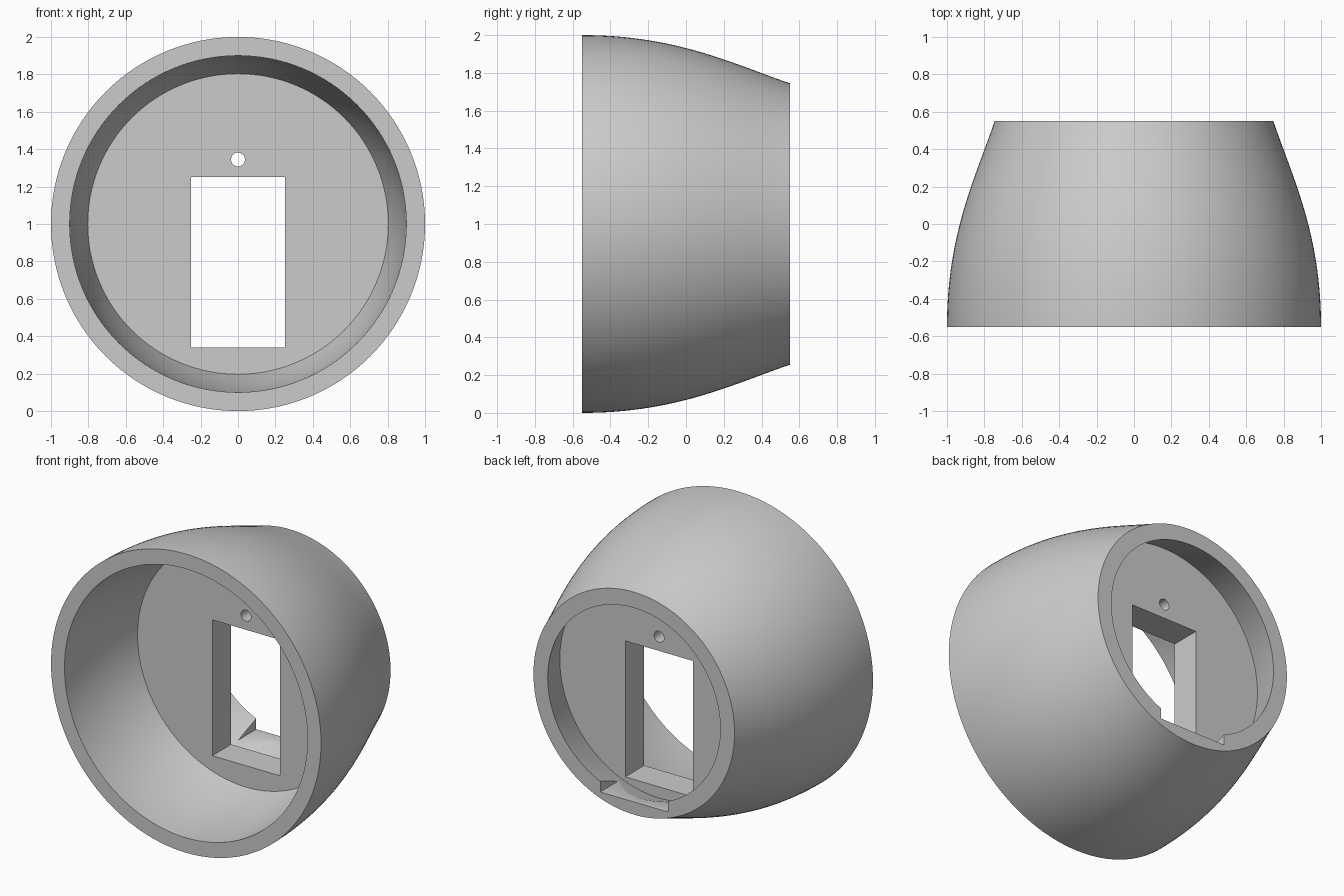
import bpy, bmesh, math
from mathutils import Vector, Matrix
from mathutils.geometry import interpolate_bezier

cube = bpy.data.objects.get("Cube")
if cube:
    bpy.data.objects.remove(cube)

SEGMENTS = 128
CENTRE_Z = 1.0
WALL = 0.1
FRONT, BACK = -0.55, 0.55
PLATE_FRONT, PLATE_BACK = 0.085, 0.285

grey = bpy.data.materials.new("light_grey")
grey.use_nodes = True
colour = (0.6, 0.6, 0.6, 1)
grey.diffuse_color = colour
grey.node_tree.nodes["Principled BSDF"].inputs["Base Color"].default_value = colour


def add_object(name, bm):
    bmesh.ops.recalc_face_normals(bm, faces=bm.faces)
    mesh = bpy.data.meshes.new(name)
    bm.to_mesh(mesh)
    bm.free()
    mesh.materials.append(grey)
    obj = bpy.data.objects.new(name, mesh)
    bpy.context.collection.objects.link(obj)
    return obj


def lathe(name, profile):
    """Spin (y, radius) points about the front-to-back axis."""
    bm = bmesh.new()
    verts = [bm.verts.new((r, y, CENTRE_Z)) for y, r in profile]
    edges = [bm.edges.new(pair) for pair in zip(verts, verts[1:])]
    bmesh.ops.spin(bm, geom=verts + edges, cent=(0, 0, CENTRE_Z), axis=(0, 1, 0),
                   angle=math.tau, steps=SEGMENTS, use_merge=True)
    bmesh.ops.remove_doubles(bm, verts=bm.verts, dist=1e-5)
    return add_object(name, bm)


# Outer wall curve, and the inner wall at an even thickness
points = interpolate_bezier(Vector((FRONT, 1, 0)), Vector((-0.05, 1, 0)),
                            Vector((0.25, 0.847, 0)), Vector((BACK, 0.745, 0)), 33)
outer = [(p.x, p.y) for p in points]
inner = []
for i, (y, r) in enumerate(outer):
    a, b = outer[max(i - 1, 0)], outer[min(i + 1, len(outer) - 1)]
    slope = (b[1] - a[1]) / (b[0] - a[0])
    inner.append((y, r - WALL * math.hypot(1, slope)))


def inner_at(y):
    for (y0, r0), (y1, r1) in zip(inner, inner[1:]):
        if y0 <= y <= y1:
            return y, r0 + (r1 - r0) * (y - y0) / (y1 - y0)


# Housing: shell with a dividing plate between two open cavities
front_cavity = [p for p in inner if p[0] < PLATE_FRONT - 0.005]
back_cavity = [p for p in inner if p[0] > PLATE_BACK + 0.005]
profile = ([(PLATE_FRONT, 0), inner_at(PLATE_FRONT)] + front_cavity[::-1]
           + outer + back_cavity[::-1] + [inner_at(PLATE_BACK), (PLATE_BACK, 0)])
housing = lathe("housing", profile)

# Rectangular window, running on through the back rim as a notch
bm = bmesh.new()
bmesh.ops.create_cube(bm, size=1, matrix=Matrix.Translation((0, 0.4, 0.795))
                      @ Matrix.Diagonal((0.5, 0.8, 0.91, 1)))
window_cutter = add_object("window_cutter", bm)

# Small round hole above the window
bm = bmesh.new()
bmesh.ops.create_cone(bm, cap_ends=True, segments=32, radius1=0.037, radius2=0.037, depth=0.5,
                      matrix=Matrix.Translation((0, 0.185, 1.345))
                      @ Matrix.Rotation(math.pi / 2, 4, 'X'))
hole_cutter = add_object("hole_cutter", bm)

bpy.ops.object.select_all(action='DESELECT')
housing.select_set(True)
bpy.context.view_layer.objects.active = housing
for cutter in (window_cutter, hole_cutter):
    cutter.hide_render = True
    cut = housing.modifiers.new(cutter.name, 'BOOLEAN')
    cut.operation = 'DIFFERENCE'
    cut.solver = 'EXACT'
    cut.object = cutter
    bpy.ops.object.modifier_apply(modifier=cut.name)
    bpy.data.objects.remove(cutter)

bpy.ops.object.shade_smooth_by_angle(angle=math.radians(30))
